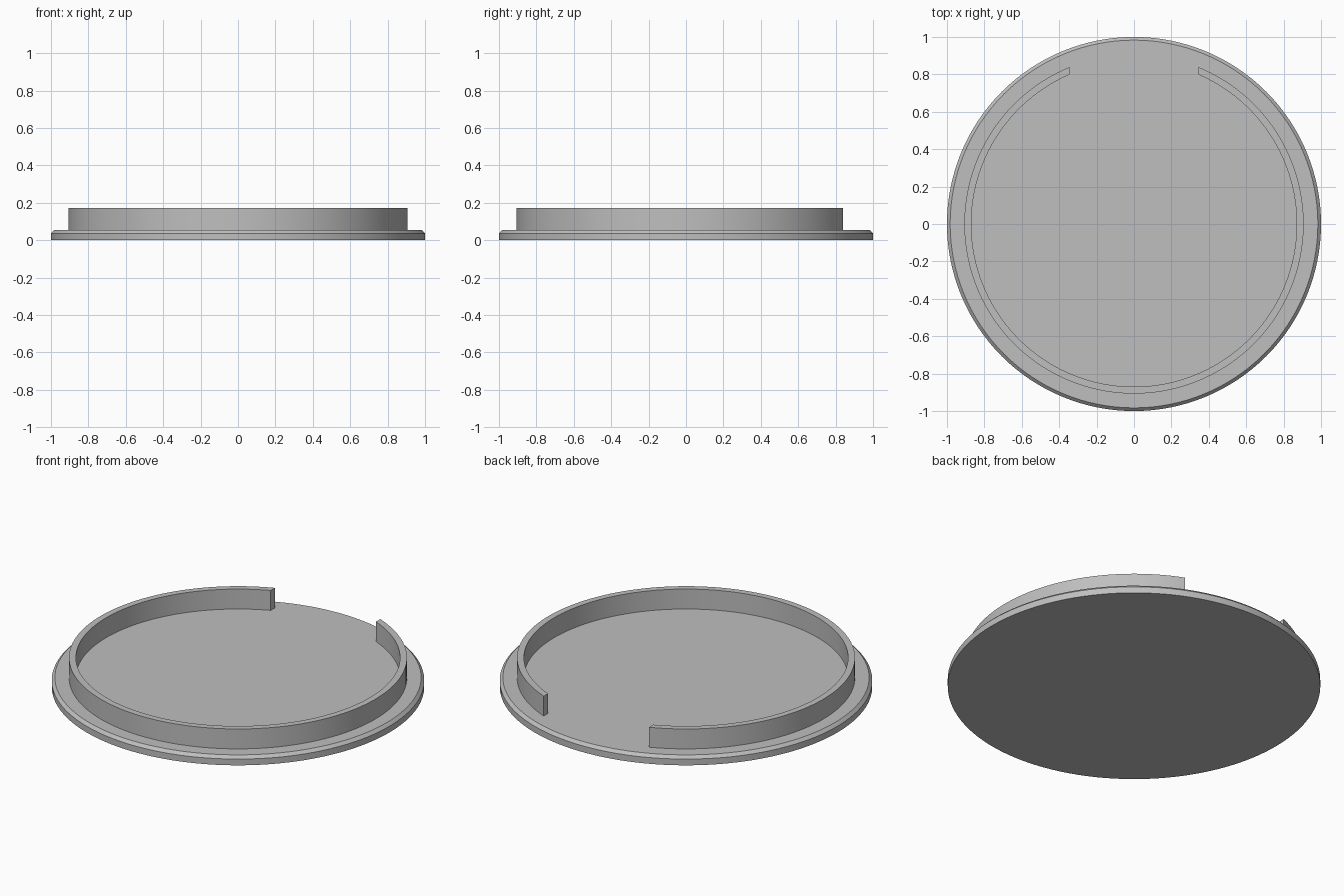
import bpy, bmesh
from math import sin, cos, asin, pi, radians

SEGMENTS = 128
GAP_HALF_WIDTH = 0.345

old = bpy.data.objects.get("Cube")
if old:
    bpy.data.objects.remove(old, do_unlink=True)

grey = bpy.data.materials.new("light grey")
grey.use_nodes = True
colour = (0.52, 0.52, 0.52, 1)
grey.diffuse_color = colour
grey.node_tree.nodes["Principled BSDF"].inputs["Base Color"].default_value = colour


def finish(bm, name):
    bmesh.ops.recalc_face_normals(bm, faces=bm.faces)
    mesh = bpy.data.meshes.new(name)
    bm.to_mesh(mesh)
    bm.free()
    obj = bpy.data.objects.new(name, mesh)
    bpy.context.collection.objects.link(obj)
    mesh.materials.append(grey)
    bpy.ops.object.select_all(action='DESELECT')
    obj.select_set(True)
    bpy.context.view_layer.objects.active = obj
    bpy.ops.object.shade_smooth_by_angle(angle=radians(25))
    return obj


# Round base plate with a chamfered top edge
bm = bmesh.new()
rings = []
for radius, z in [(1, 0), (1, 0.037), (0.983, 0.054)]:
    rings.append([bm.verts.new((radius * cos(2 * pi * i / SEGMENTS),
                                radius * sin(2 * pi * i / SEGMENTS), z))
                  for i in range(SEGMENTS)])
for low, high in zip(rings, rings[1:]):
    for i in range(SEGMENTS):
        j = (i + 1) % SEGMENTS
        bm.faces.new((low[i], low[j], high[j], high[i]))
bm.faces.new(rings[0])
bm.faces.new(rings[-1])
finish(bm, "base_plate")

# Upright rim, open at the back with straight-cut ends
bm = bmesh.new()
sections = []
for i in range(SEGMENTS + 1):
    section = []
    for radius, z in [(0.907, 0.05), (0.907, 0.172), (0.87, 0.172), (0.87, 0.05)]:
        start = asin(GAP_HALF_WIDTH / radius)
        a = start + (2 * pi - 2 * start) * i / SEGMENTS
        section.append(bm.verts.new((radius * sin(a), radius * cos(a), z)))
    sections.append(section)
for a, b in zip(sections, sections[1:]):
    for k in range(4):
        n = (k + 1) % 4
        bm.faces.new((a[k], a[n], b[n], b[k]))
bm.faces.new(sections[0])
bm.faces.new(sections[-1])
finish(bm, "open_rim")
